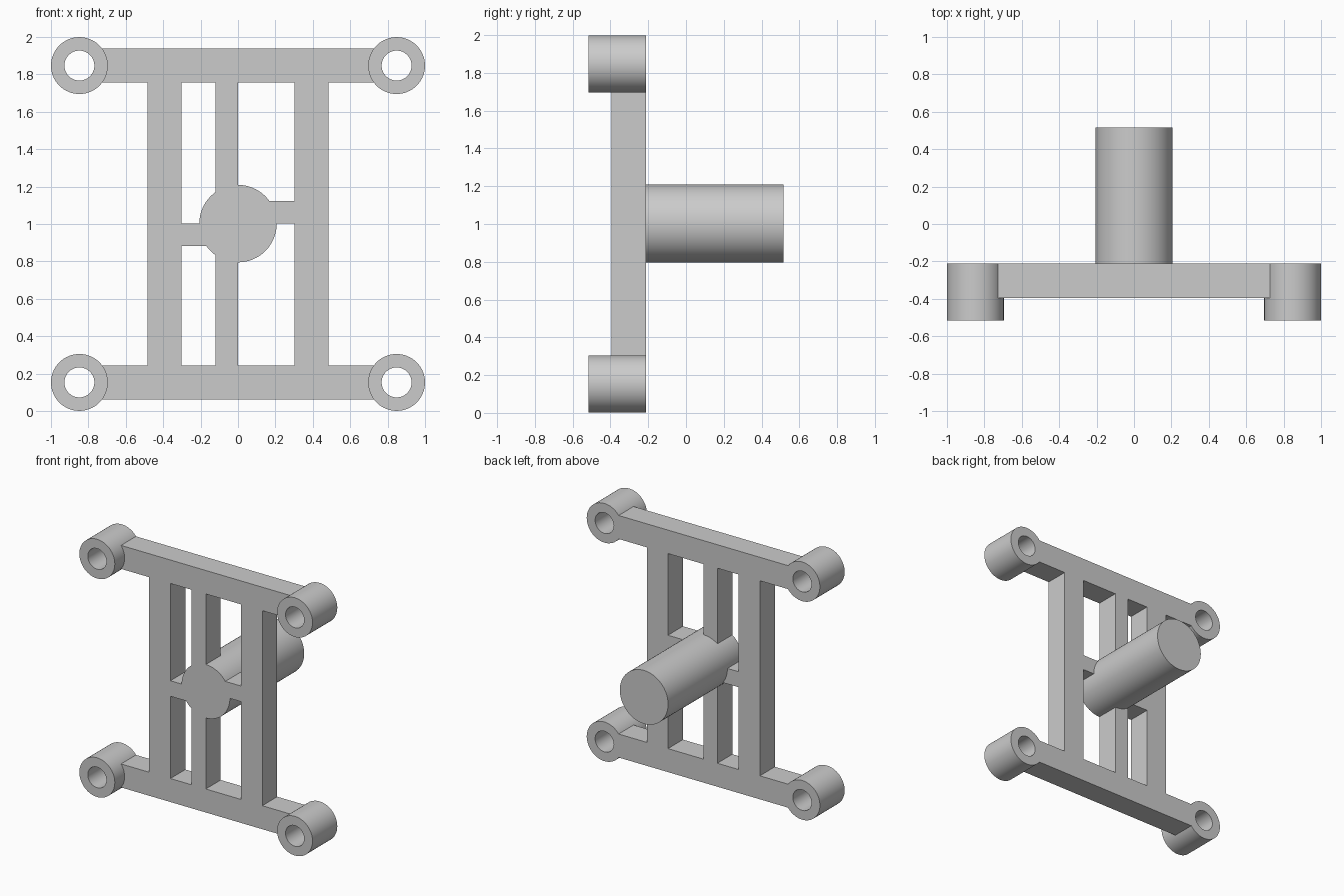
import bpy, bmesh, math

if "Cube" in bpy.data.objects:
    bpy.data.objects.remove(bpy.data.objects["Cube"])

FRONT, BACK = -0.395, -0.212   # frame thickness in y
SEG = 64


def finish(name, bm, smooth=False):
    bmesh.ops.recalc_face_normals(bm, faces=bm.faces[:])
    me = bpy.data.meshes.new(name)
    bm.to_mesh(me)
    bm.free()
    ob = bpy.data.objects.new(name, me)
    bpy.context.collection.objects.link(ob)
    if smooth:
        bpy.ops.object.select_all(action='DESELECT')
        bpy.context.view_layer.objects.active = ob
        ob.select_set(True)
        bpy.ops.object.shade_smooth_by_angle(angle=math.radians(30))
    return ob


def bar(name, x0, x1, z0, z1):
    bm = bmesh.new()
    bmesh.ops.create_cube(bm, size=1)
    for v in bm.verts:
        v.co = (x1 if v.co.x > 0 else x0,
                BACK if v.co.y > 0 else FRONT,
                z1 if v.co.z > 0 else z0)
    return finish(name, bm)


def lathe_y(name, cx, cz, profile, closed):
    """Spin a (radius, y) profile round an axis parallel to y."""
    bm = bmesh.new()
    vs = [bm.verts.new((cx + r, y, cz)) for r, y in profile]
    edges = [bm.edges.new(p) for p in zip(vs, vs[1:])]
    if closed:
        edges.append(bm.edges.new((vs[-1], vs[0])))
    bmesh.ops.spin(bm, geom=vs + edges, cent=(cx, 0, cz), axis=(0, 1, 0),
                   angle=math.tau, steps=SEG)
    bmesh.ops.remove_doubles(bm, verts=bm.verts[:], dist=1e-5)
    if not closed:
        bmesh.ops.holes_fill(bm, edges=[e for e in bm.edges if e.is_boundary], sides=0)
    return finish(name, bm, smooth=True)


# Horizontal rails, with a ring boss at each end
for label, z in (("bottom", 0.153), ("top", 1.847)):
    bar(f"{label}_rail", -0.738, 0.738, z - 0.091, z + 0.091)
    for side, x in (("left", -0.848), ("right", 0.848)):
        lathe_y(f"{label}_{side}_boss", x, z,
                [(0.152, -0.515), (0.152, BACK), (0.08, BACK), (0.08, -0.515)], True)

# Outer uprights
bar("left_upright", -0.485, -0.303, 0.244, 1.756)
bar("right_upright", 0.303, 0.485, 0.244, 1.756)

# Offset ribs joining the frame to the shaft
bar("lower_rib", -0.121, 0.0, 0.244, 0.84)
bar("upper_rib", -0.121, 0.0, 1.16, 1.756)
bar("left_rib", -0.303, -0.16, 0.882, 1.002)
bar("right_rib", 0.16, 0.303, 1.002, 1.123)

# Central shaft, flush with the frame front
lathe_y("shaft", 0, 1.002, [(0.207, FRONT), (0.207, 0.515)], False)
